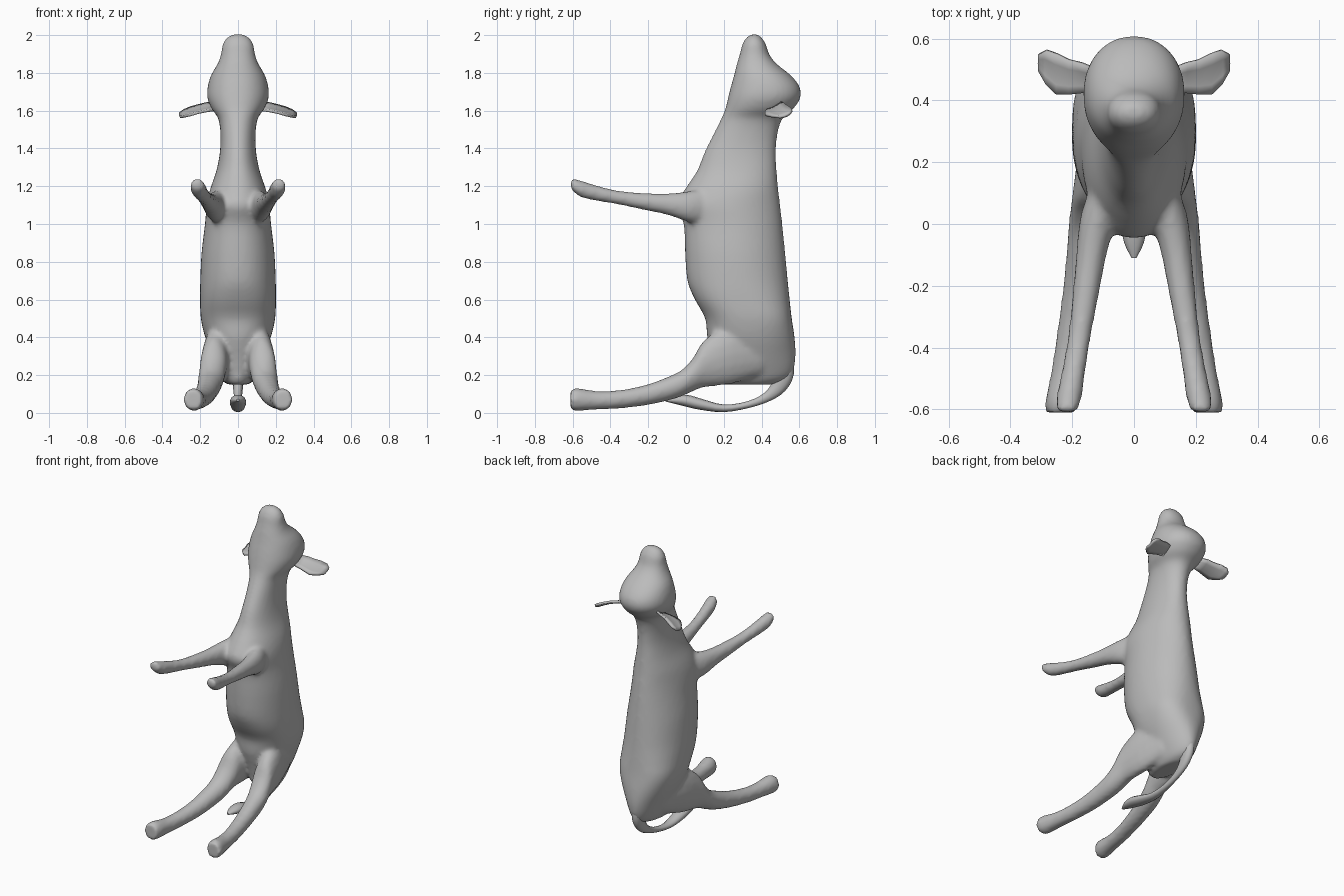
import bpy, bmesh, math
from mathutils import Vector

grey = bpy.data.materials.new("soft grey")
grey.diffuse_color = (0.5, 0.5, 0.5, 1)


def spline(rows, steps):
    """Catmull-Rom resampling of a list of equal-length rows."""
    out = []
    for i in range(len(rows) - 1):
        p = [rows[max(0, min(len(rows) - 1, i + k))] for k in (-1, 0, 1, 2)]
        for s in range(steps):
            t = s / steps
            out.append([0.5 * (2 * b + (c - a) * t + (2 * a - 5 * b + 4 * c - d) * t * t
                               + (3 * b - a - 3 * c + d) * t ** 3) for a, b, c, d in zip(*p)])
    return out + [list(rows[-1])]


def finish(name, bm, angle=50):
    bmesh.ops.recalc_face_normals(bm, faces=bm.faces)
    me = bpy.data.meshes.new(name)
    bm.to_mesh(me)
    bm.free()
    me.materials.append(grey)
    ob = bpy.data.objects.new(name, me)
    bpy.context.collection.objects.link(ob)
    bpy.ops.object.select_all(action='DESELECT')
    ob.select_set(True)
    bpy.context.view_layer.objects.active = ob
    bpy.ops.object.shade_smooth_by_angle(angle=math.radians(angle))
    return ob


def loft(name, rows, sides, steps=3, normal=None):
    """Rows: x, y, z, half width, half depth, roundness of front and back."""
    rows = spline([r if len(r) == 7 else (*r, 1, 1) for r in rows], steps)
    bm = bmesh.new()
    rings = []
    for i, (x, y, z, w, d, pf, pb) in enumerate(rows):
        if normal is None:
            a, b = rows[max(i - 1, 0)], rows[min(i + 1, len(rows) - 1)]
            up = Vector((0, b[1] - a[1], b[2] - a[2])).normalized().cross(Vector((1, 0, 0)))
        else:
            up = Vector(normal)
        ring = []
        for k in range(sides):
            t = 2 * math.pi * k / sides
            p = pb if math.sin(t) > 0 else pf
            c, s = (math.copysign(abs(v) ** p, v) for v in (math.cos(t), math.sin(t)))
            ring.append(bm.verts.new(Vector((x + w * c, y, z)) + up * d * s))
        rings.append(ring)
    for r, q in zip(rings, rings[1:]):
        for k in range(sides):
            n = (k + 1) % sides
            bm.faces.new((r[k], r[n], q[n], q[k]))
    bm.faces.new(rings[0][::-1])
    bm.faces.new(rings[-1])
    return finish(name, bm)


# trunk, neck and head: height, front, back, half width (+ back roundness)
torso = [(0.15, 0.19, 0.46, 0.06, 1.1), (0.175, 0.17, 0.53, 0.08, 1.1),
         (0.22, 0.16, 0.567, 0.1, 1.1), (0.30, 0.14, 0.581, 0.135, 1.05),
         (0.40, 0.112, 0.575, 0.174, 0.88), (0.50, 0.102, 0.56, 0.197, 0.78),
         (0.60, 0.047, 0.549, 0.201, 0.86), (0.70, 0.007, 0.539, 0.2, 0.95),
         (0.85, -0.005, 0.525, 0.193, 1.02), (1.00, -0.012, 0.51, 0.175, 1.06),
         (1.10, -0.048, 0.499, 0.166, 1.05), (1.18, -0.008, 0.489, 0.149, 1),
         (1.28, 0.058, 0.48, 0.115), (1.38, 0.098, 0.476, 0.096), (1.48, 0.148, 0.485, 0.093),
         (1.56, 0.188, 0.512, 0.105), (1.61, 0.208, 0.568, 0.14), (1.67, 0.223, 0.607, 0.163),
         (1.73, 0.238, 0.60, 0.16), (1.79, 0.255, 0.552, 0.142), (1.85, 0.27, 0.477, 0.107),
         (1.90, 0.285, 0.44, 0.09), (1.95, 0.298, 0.424, 0.082), (1.985, 0.318, 0.402, 0.06),
         (2.003, 0.34, 0.384, 0.03)]
body = loft("body", [(0, (r[1] + r[2]) / 2, r[0], r[3], (r[2] - r[1]) / 2,
                      0.86 if 0.4 < r[0] < 0.65 else 0.94, r[4] if len(r) > 4 else 0.94)
                     for r in torso], 40, 3, (0, 1, 0))

# legs: y, centre x, low z, high z, half width
front = [(0.24, 0.05, 1.03, 1.19, 0.045), (0.12, 0.085, 1.0, 1.185, 0.056),
         (0.02, 0.115, 1.008, 1.175, 0.06), (-0.1, 0.138, 1.048, 1.162, 0.05),
         (-0.22, 0.155, 1.073, 1.165, 0.044), (-0.36, 0.176, 1.103, 1.177, 0.038),
         (-0.48, 0.196, 1.123, 1.207, 0.039), (-0.56, 0.21, 1.143, 1.232, 0.042),
         (-0.61, 0.217, 1.183, 1.246, 0.034)]
hind = [(0.40, 0.075, 0.2, 0.44, 0.055), (0.24, 0.108, 0.152, 0.47, 0.07),
        (0.1, 0.128, 0.135, 0.39, 0.071), (0.04, 0.138, 0.115, 0.295, 0.07),
        (-0.02, 0.148, 0.088, 0.23, 0.066), (-0.1, 0.16, 0.063, 0.19, 0.06),
        (-0.22, 0.178, 0.038, 0.147, 0.054), (-0.36, 0.202, 0.022, 0.12, 0.049),
        (-0.48, 0.22, 0.016, 0.117, 0.049), (-0.57, 0.233, 0.01, 0.132, 0.054),
        (-0.611, 0.237, 0.014, 0.126, 0.05)]
legs = []
for side, s in (("left", -1), ("right", 1)):
    for kind, leg in (("front_leg", front), ("hind_leg", hind)):
        legs.append(loft(f"{kind}_{side}", [(s * x, y, (a + b) / 2, w, (b - a) / 2)
                                            for y, x, a, b, w in leg], 16, 3, (0, 0, 1)))

# fuse the legs into the trunk with soft shoulders and hips
bpy.ops.object.select_all(action='DESELECT')
for ob in legs + [body]:
    ob.select_set(True)
bpy.context.view_layer.objects.active = body
bpy.ops.object.join()
fuse = body.modifiers.new("fuse", 'REMESH')
fuse.mode, fuse.voxel_size, fuse.use_smooth_shade = 'VOXEL', 0.013, True
soft = body.modifiers.new("soften", 'SMOOTH')
soft.factor, soft.iterations = 0.5, 8

# thin ears, front edge lower than the back: x, front y, back y, front z, back z
cols = [(0.12, 0.43, 0.50, 1.605, 1.645), (0.17, 0.425, 0.52, 1.598, 1.638),
        (0.21, 0.42, 0.53, 1.59, 1.628), (0.25, 0.42, 0.55, 1.578, 1.617),
        (0.285, 0.455, 0.562, 1.57, 1.602), (0.308, 0.495, 0.55, 1.566, 1.585)]
for side, s in (("left", -1), ("right", 1)):
    bm = bmesh.new()
    grid = [[bm.verts.new((s * x, a + (b - a) * k / 4, p + (q - p) * k / 4
                           - 0.006 * (1 - (k - 2) ** 2 / 4))) for k in range(5)]
            for x, a, b, p, q in cols]
    for p, q in zip(grid, grid[1:]):
        for k in range(4):
            bm.faces.new((p[k], p[k + 1], q[k + 1], q[k]))
    ear = finish(f"ear_{side}", bm, 60)
    mod = ear.modifiers.new("thickness", 'SOLIDIFY')
    mod.thickness, mod.offset = 0.014, 0

# tail, thick at the rump, curling under and ending in a tuft
tail = [(0.51, 0.30, 0.035, 0.05), (0.518, 0.21, 0.033, 0.053), (0.49, 0.14, 0.027, 0.042),
        (0.43, 0.085, 0.021, 0.026), (0.33, 0.044, 0.02, 0.018), (0.2, 0.024, 0.03, 0.02),
        (0.08, 0.045, 0.042, 0.029), (0.0, 0.065, 0.042, 0.031), (-0.06, 0.068, 0.032, 0.02),
        (-0.11, 0.067, 0.008, 0.006)]
loft("tail", [(0, y, z, w, d) for y, z, w, d in tail], 12)
